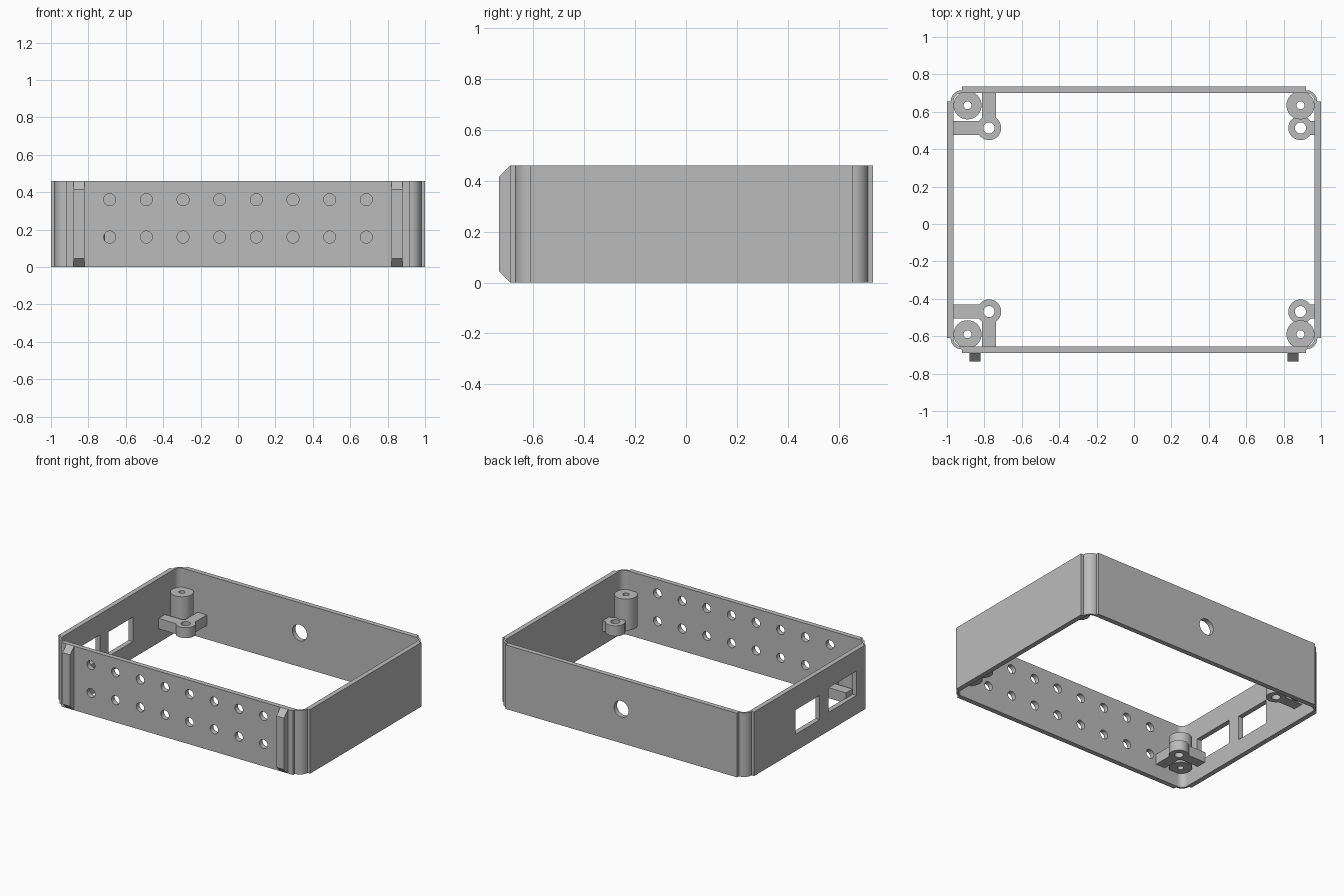
import bpy, bmesh, math
from mathutils import Matrix, Vector

cube = bpy.data.objects.get("Cube")
if cube:
    bpy.data.objects.remove(cube, do_unlink=True)

H = 0.46          # frame height
MID = 0.0225      # frame centre in y
CX, CY = 0.92, 0.6325   # corner arc centres, y relative to MID

grey = bpy.data.materials.new("grey_plastic")
grey.use_nodes = True
COLOUR = (0.5, 0.5, 0.5, 1)
grey.diffuse_color = COLOUR
grey.node_tree.nodes["Principled BSDF"].inputs["Base Color"].default_value = COLOUR


def make(name, bm):
    bmesh.ops.recalc_face_normals(bm, faces=bm.faces)
    mesh = bpy.data.meshes.new(name)
    bm.to_mesh(mesh)
    bm.free()
    mesh.materials.append(grey)
    obj = bpy.data.objects.new(name, mesh)
    bpy.context.collection.objects.link(obj)
    return obj


def box(name, x, y, z):
    bm = bmesh.new()
    lo, hi = Vector((x[0], y[0], z[0])), Vector((x[1], y[1], z[1]))
    bmesh.ops.create_cube(bm, size=1, matrix=Matrix.Translation((lo + hi) / 2)
                          @ Matrix.Diagonal((hi - lo).to_4d()))
    return make(name, bm)


def cylinder(name, centre, r, depth, axis="Z", sides=40):
    bm = bmesh.new()
    turn = Matrix.Rotation(math.pi / 2, 4, "X") if axis == "Y" else Matrix()
    bmesh.ops.create_cone(bm, cap_ends=True, segments=sides, radius1=r, radius2=r,
                          depth=depth, matrix=Matrix.Translation(centre) @ turn)
    return make(name, bm)


def prism(name, points, offset):
    """Extrude a closed outline of 3D points."""
    bm = bmesh.new()
    face = bm.faces.new([bm.verts.new(p) for p in points])
    out = bmesh.ops.extrude_face_region(bm, geom=[face])
    bmesh.ops.translate(bm, vec=offset,
                        verts=[v for v in out["geom"] if isinstance(v, bmesh.types.BMVert)])
    return make(name, bm)


def combine(obj, tools, operation="DIFFERENCE"):
    for tool in tools:
        tool.hide_render = True
        mod = obj.modifiers.new("cut", "BOOLEAN")
        mod.operation, mod.solver, mod.object = operation, "EXACT", tool
        bpy.context.view_layer.objects.active = obj
        bpy.ops.object.modifier_apply(modifier=mod.name)
        bpy.data.objects.remove(tool, do_unlink=True)


def smooth(obj):
    bpy.ops.object.select_all(action="DESELECT")
    obj.select_set(True)
    bpy.context.view_layer.objects.active = obj
    bpy.ops.object.shade_smooth_by_angle(angle=math.radians(30))


# Walls
y_span = (MID - CY, MID + CY)
front = box("front_wall", (-CX, CX), (-0.69, -0.655), (0, H))
back = box("back_wall", (-CX, CX), (0.70, 0.735), (0, H))
left = box("left_wall", (0.965, 1), y_span, (0, H))
right = box("right_wall", (-1, -0.965), y_span, (0, H))

# Vent holes, cable hole and port windows
combine(front, [cylinder("cutter", (0.196 * (i - 3.5), -0.67, z), 0.032, 0.2, "Y", 32)
                for i in range(8) for z in (0.16, 0.36)])
combine(back, [cylinder("cutter", (0, 0.72, 0.245), 0.058, 0.2, "Y")])
combine(right, [box("cutter", (-1.1, -0.9), (-0.09, 0.185), (0.12, 0.295)),
                box("cutter", (-1.1, -0.9), (-0.51, -0.19), (0.135, 0.31))])
smooth(front)
smooth(back)

for sx, side in ((1, "left"), (-1, "right")):
    # Chamfered rail on the front wall
    rail = [(-0.69, 0), (-0.735, 0.045), (-0.735, H - 0.045), (-0.69, H)]
    prism(side + "_front_rail", [(sx * 0.85 - 0.03, y, z) for y, z in rail], (0.06, 0, 0))

    for sy, end in ((1, "back"), (-1, "front")):
        name = end + "_" + side

        # Thin rounded corner
        steps = [math.pi / 2 * i / 12 for i in range(13)]
        arc = [(0.06, a) for a in steps] + [(0.045, a) for a in reversed(steps)]
        smooth(prism(name + "_corner",
                     [(sx * (CX + r * math.cos(a)), MID + sy * (CY + r * math.sin(a)), 0)
                      for r, a in arc], (0, 0, H)))

        # Screw post
        px, py = sx * 0.89, MID + sy * 0.612
        post = cylinder(name + "_post", (px, py, 0.2125), 0.075, 0.225)
        combine(post, [cylinder("cutter", (px, py, 0.2), 0.021, 0.6)])
        smooth(post)

        # Screw ring with arms reaching the walls
        rx, ry = (0.89 if sx > 0 else -0.775), MID + sy * 0.491
        z = (0.10, 0.175)
        ring = cylinder(name + "_ring", (rx, ry, 0.1375), 0.065, 0.075)
        arms = [box("arm", sorted((rx, sx * 0.97)), (ry - 0.037, ry + 0.037), z)]
        if sx < 0:
            arms.append(box("arm", (rx - 0.037, rx + 0.037),
                            sorted((ry, MID + sy * 0.68)), z))
        combine(ring, arms, "UNION")
        combine(ring, [cylinder("cutter", (rx, ry, 0.14), 0.03, 0.4)])
        smooth(ring)
